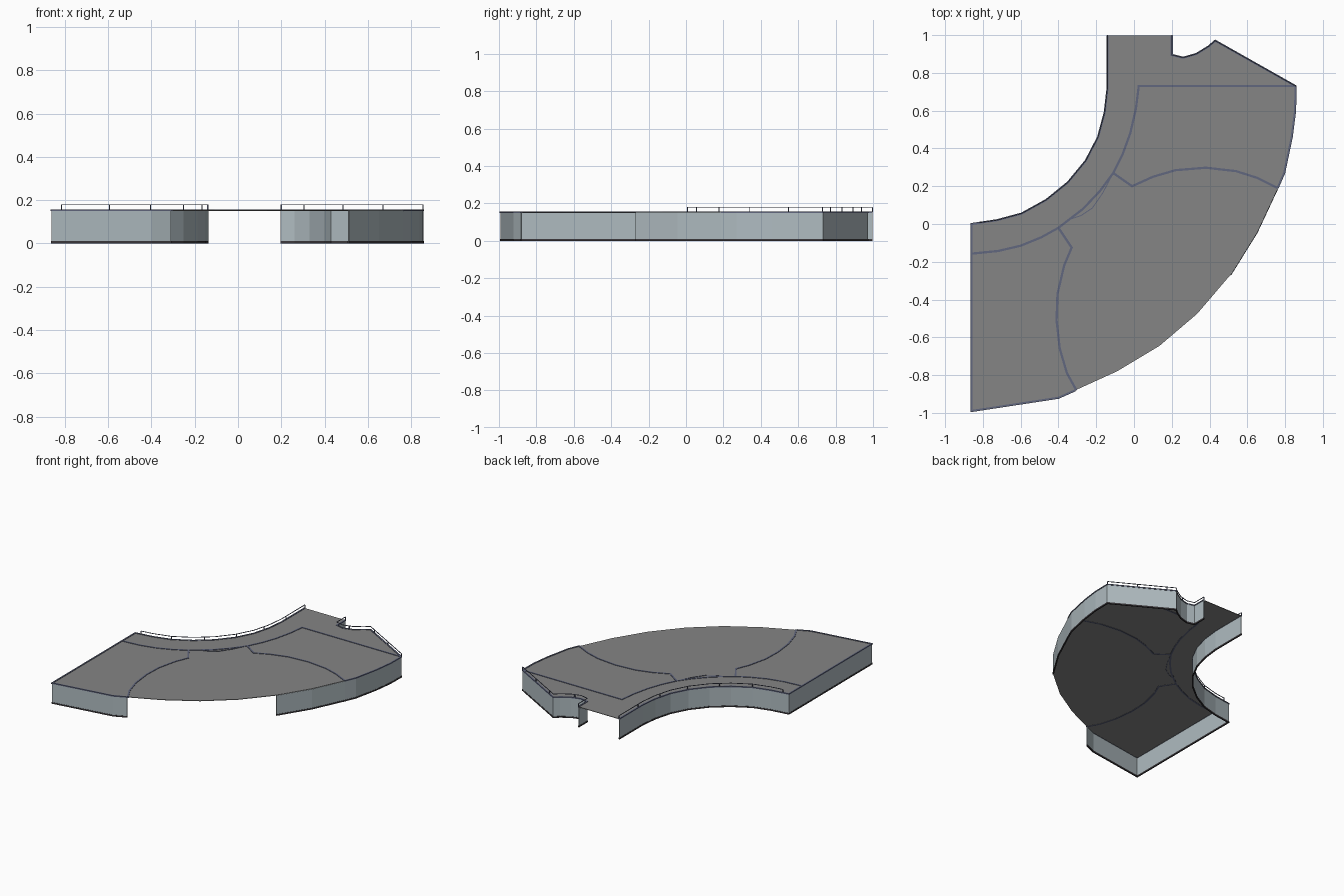
import bpy, bmesh
from mathutils import Vector

if "Cube" in bpy.data.objects:
    bpy.data.objects.remove(bpy.data.objects["Cube"])


def material(name, rgb):
    m = bpy.data.materials.new(name)
    m.diffuse_color = (*rgb, 1)
    m.use_nodes = True
    m.node_tree.nodes["Principled BSDF"].inputs["Base Color"].default_value = m.diffuse_color
    return m


DECK = material("grey deck", (0.235, 0.235, 0.235))
WALL = material("pale blue grey wall", (0.43, 0.50, 0.53))
TRIM = material("slate blue trim", (0.12, 0.135, 0.21))
BASE = material("dark base", (0.045, 0.04, 0.045))


def finish(bm, name, mat):
    bmesh.ops.recalc_face_normals(bm, faces=bm.faces)
    me = bpy.data.meshes.new(name)
    bm.to_mesh(me)
    bm.free()
    me.materials.append(mat)
    ob = bpy.data.objects.new(name, me)
    bpy.context.collection.objects.link(ob)
    return ob


def ribbon(name, path, width, z0, z1, mat):
    """Mitred strip of rectangular section following a plan path."""
    pts = [Vector(p) for p in path]
    bm = bmesh.new()
    rings = []
    for i, p in enumerate(pts):
        dirs = []
        if i > 0:
            dirs.append((p - pts[i - 1]).normalized())
        if i < len(pts) - 1:
            dirs.append((pts[i + 1] - p).normalized())
        normals = [Vector((-d.y, d.x)) for d in dirs]
        n = sum(normals, Vector((0, 0))).normalized()
        n *= width / 2 / max(n.dot(normals[0]), 0.5)
        a, b = p + n, p - n
        rings.append([bm.verts.new((q.x, q.y, z))
                      for q, z in ((a, z0), (b, z0), (b, z1), (a, z1))])
    for r, s in zip(rings, rings[1:]):
        for k in range(4):
            j = (k + 1) % 4
            bm.faces.new((r[k], r[j], s[j], s[k]))
    bm.faces.new(rings[0])
    bm.faces.new(rings[-1])
    return finish(bm, name, mat)


def spaced(path, step):
    """Points evenly spaced along a path, both ends included."""
    pts = [Vector(p) for p in path]
    lens = [(b - a).length for a, b in zip(pts, pts[1:])]
    n = max(1, round(sum(lens) / step))
    out = []
    for i in range(n + 1):
        d = sum(lens) * i / n
        for k, L in enumerate(lens):
            if d <= L or k == len(lens) - 1:
                out.append(pts[k].lerp(pts[k + 1], min(d / L, 1)))
                break
            d -= L
    return out


def railing(name, path, step):
    ribbon(name + "_rail", path, 0.004, 0.177, 0.181, TRIM)
    bm = bmesh.new()
    for p in spaced(path, step):
        r = bmesh.ops.create_cube(bm, size=1)
        bmesh.ops.scale(bm, vec=(0.005, 0.005, 0.025), verts=r["verts"])
        bmesh.ops.translate(bm, vec=(p.x, p.y, 0.1665), verts=r["verts"])
    finish(bm, name + "_posts", TRIM)


# Plan outline, split into runs (anticlockwise)
front = [(-0.86, -0.99), (-0.40, -0.92), (-0.31, -0.88)]
open_arc = [(-0.09, -0.78), (0.135, -0.645), (0.335, -0.475)]
right_low = [(0.51, -0.27), (0.65, -0.045), (0.76, 0.19)]
right_high = [(0.795, 0.27), (0.835, 0.46), (0.853, 0.60), (0.855, 0.73)]
notch = [(0.43, 0.97), (0.395, 0.94), (0.33, 0.90), (0.26, 0.88), (0.20, 0.895), (0.20, 0.998)]
inner = [(-0.14, 0.998), (-0.14, 0.72), (-0.155, 0.59), (-0.19, 0.46), (-0.255, 0.335),
         (-0.35, 0.22), (-0.465, 0.127), (-0.595, 0.055), (-0.725, 0.02), (-0.86, 0.0)]

# Deck slab
bm = bmesh.new()
face = bm.faces.new([bm.verts.new((x, y, 0.151)) for x, y in
                     front + open_arc + right_low + right_high + notch + inner])
ext = bmesh.ops.extrude_face_region(bm, geom=[face], use_keep_orig=True)
bmesh.ops.translate(bm, vec=(0, 0, 0.004),
                    verts=[v for v in ext["geom"] if isinstance(v, bmesh.types.BMVert)])
bmesh.ops.triangulate(bm, faces=[f for f in bm.faces if len(f.verts) > 4])
finish(bm, "deck", DECK)

# Walls with dark footing
left_wall = inner + front
right_wall = right_low + right_high + notch
for side, path in (("left", left_wall), ("right", right_wall)):
    ribbon(side + "_wall", path, 0.005, 0.011, 0.152, WALL)
    ribbon(side + "_footing", path, 0.009, 0.0, 0.011, BASE)

# Edge trim
ribbon("left_edge_trim", left_wall, 0.011, 0.150, 0.158, TRIM)
ribbon("right_edge_trim", right_low[2:] + right_high + notch, 0.011, 0.150, 0.158, TRIM)

# Deck dividing strips
walkway = [(0.855, 0.73), (0.025, 0.73), (0.01, 0.61), (-0.02, 0.48), (-0.06, 0.37),
           (-0.11, 0.27), (-0.18, 0.175), (-0.27, 0.08), (-0.40, -0.02), (-0.49, -0.07),
           (-0.60, -0.115), (-0.72, -0.143), (-0.86, -0.157)]
right_divider = [(-0.11, 0.27), (-0.01, 0.20), (0.10, 0.25), (0.22, 0.285), (0.38, 0.298),
                 (0.54, 0.28), (0.65, 0.245), (0.76, 0.19)]
left_divider = [(-0.40, -0.02), (-0.33, -0.125), (-0.37, -0.22), (-0.405, -0.37),
                (-0.41, -0.51), (-0.393, -0.66), (-0.355, -0.79), (-0.305, -0.88)]
step_edge = [(-0.11, 0.27), (-0.165, 0.165), (-0.22, 0.085), (-0.28, 0.045), (-0.34, 0.025)]
for name, path, w in (("walkway_strip", walkway, 0.012), ("right_divider", right_divider, 0.012),
                      ("left_divider", left_divider, 0.012), ("step_edge", step_edge, 0.005)):
    ribbon(name, path, w, 0.149, 0.158, TRIM)

# Thin railings along the rear edges
railing("inner", inner[:-1] + [(-0.815, 0.007)], 0.22)
railing("rear", right_high[-1:] + notch, 0.21)
